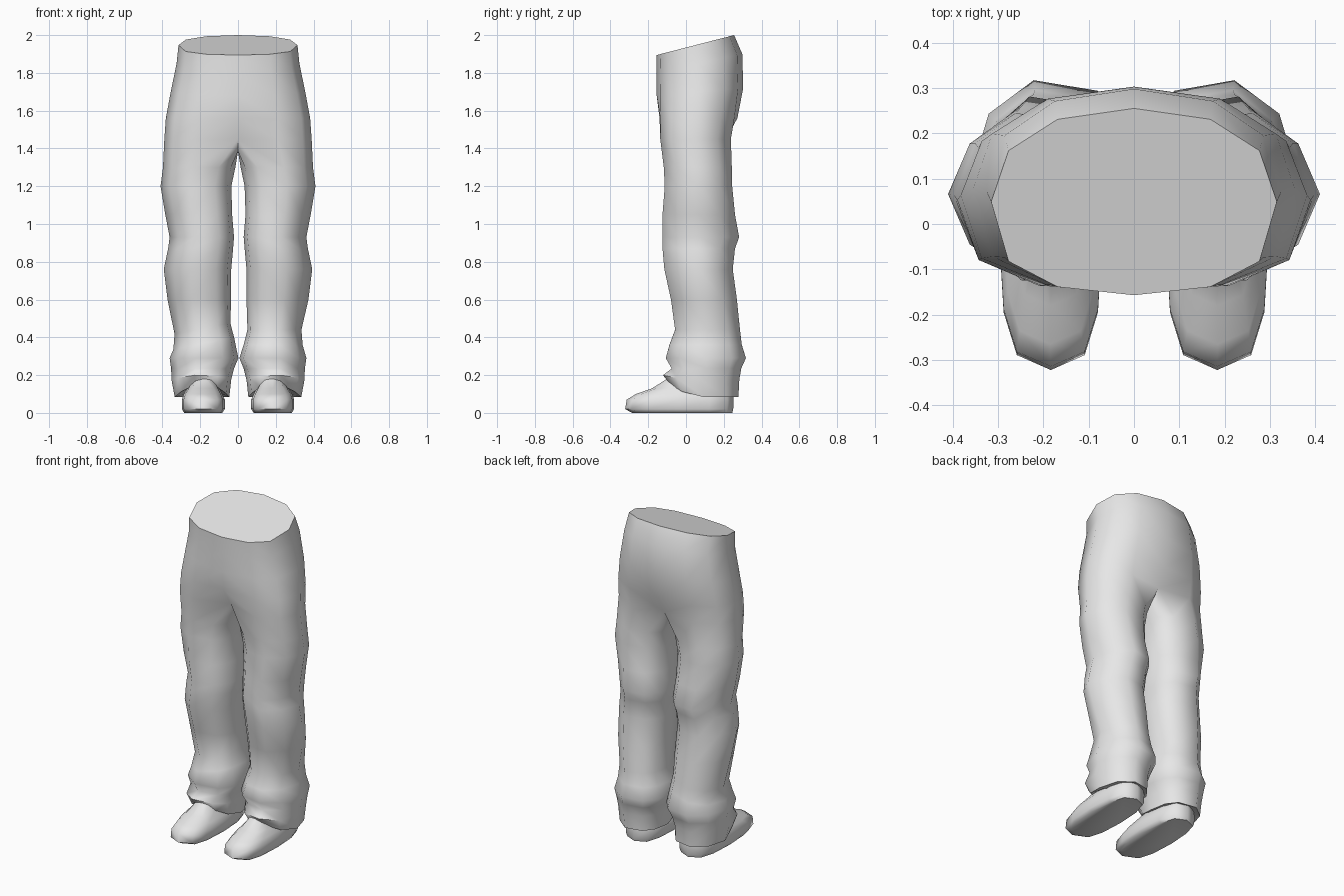
import bpy, bmesh
from math import sin, cos, radians, copysign

cube = bpy.data.objects.get("Cube")
if cube:
    bpy.data.objects.remove(cube, do_unlink=True)

grey = bpy.data.materials.new("light_grey")
grey.use_nodes = True
colour = (0.8, 0.8, 0.8, 1)
grey.diffuse_color = colour
grey.node_tree.nodes["Principled BSDF"].inputs["Base Color"].default_value = colour


def power(value, exponent):
    return copysign(abs(value) ** exponent, value)


def oval(angle, x_in, x_out, y_front, y_back, x_exp, y_exp):
    """Point of a superellipse; angle 0 is the front, 90 the outer side."""
    s = power(sin(radians(angle)), x_exp)
    c = power(cos(radians(angle)), y_exp)
    x = (x_in + x_out) / 2 + (x_out - x_in) / 2 * s
    y = (y_front + y_back) / 2 - (y_back - y_front) / 2 * c
    return x, y, c


def hip_ring(z, half, front, back, rise, front_dent, back_dent):
    """Half loop from front centre to back centre, squarer at the front."""
    loop = []
    for angle in range(0, 181, 30):
        y_exp = .65 if angle < 90 else .87
        x, y, c = oval(angle, -half, half, front, back, .9, y_exp)
        loop.append((x, y, z - rise * c))
    loop[0] = (0, loop[0][1] + front_dent, loop[0][2])
    loop[-1] = (0, loop[-1][1] - back_dent, loop[-1][2])
    return loop


def leg_ring(z, x_in, x_out, front, back, arch, outer_exp):
    """Whole loop, its outer side flattened and its front lifted by arch."""
    loop = []
    for angle in list(range(-30, 211, 40)) + [240, 270, 300]:
        e = outer_exp if 20 < angle < 160 else .9
        x, y, c = oval(angle, x_in, x_out, front, back, e, e)
        loop.append((x, y, z + arch * max(c, 0) ** 2))
    return loop


def shoe_ring(z, x_in, x_out, toe, heel):
    loop = []
    for angle in range(0, 360, 30):
        x, y, c = oval(angle, x_in, x_out, toe, heel, .6, .85)
        loop.append((x, y, z))
    return loop


def loft(bm, rings, side, closed=True):
    """Skin rings of points, mirrored by side; returns the vertex rings."""
    loops = [[bm.verts.new((x * side, y, z)) for x, y, z in r] for r in rings]
    for a, b in zip(loops, loops[1:]):
        n = len(a)
        for i in range(n if closed else n - 1):
            j = (i + 1) % n
            bm.faces.new((a[i], a[j], b[j], b[i]))
    return loops


def finish(bm, name):
    bmesh.ops.remove_doubles(bm, verts=bm.verts, dist=0.0005)
    bmesh.ops.recalc_face_normals(bm, faces=bm.faces)
    mesh = bpy.data.meshes.new(name)
    bm.to_mesh(mesh)
    bm.free()
    obj = bpy.data.objects.new(name, mesh)
    bpy.context.collection.objects.link(obj)
    mesh.materials.append(grey)
    bpy.ops.object.select_all(action='DESELECT')
    obj.select_set(True)
    bpy.context.view_layer.objects.active = obj
    bpy.ops.object.shade_smooth_by_angle(angle=radians(62))


# Hips: height, half width, front, back, rise to the back, centre dents
HIPS = [
    (1.947, .315, -.157, .255, .053, 0, 0),
    (1.85, .325, -.156, .298, .05, 0, 0),
    (1.7, .356, -.155, .303, .02, 0, 0),
    (1.56, .382, -.155, .282, 0, .015, .01),
    (1.45, .39, -.155, .262, 0, .085, .05),
]
# Leg: height, inner x, outer x, front, back, front arch, outer roundness
LEG = [
    (1.3, .014, .397, -.12, .245, 0, 1.05),
    (1.2, .035, .41, -.115, .247, 0, 1.1),
    (1.05, .04, .385, -.127, .262, 0, 1.2),
    (.93, .03, .362, -.127, .284, 0, 1.25),
    (.87, .035, .37, -.127, .262, 0, 1.25),
    (.76, .045, .393, -.117, .25, 0, 1.35),
    (.6, .045, .373, -.082, .272, 0, 1.25),
    (.44, .05, .336, -.06, .288, 0, 1.1),
    (.36, .03, .342, -.09, .298, 0, 1),
    (.29, .007, .362, -.11, .32, 0, 1),
    (.235, .03, .354, -.078, .295, 0, 1),
    (.175, .045, .352, -.125, .285, .025, 1),
    (.083, .055, .335, -.085, .28, .07, 1),
    (.1, .09, .29, -.055, .24, .07, 1),
]
# Shoe: height, inner x, outer x, toe, heel
SHOE = [
    (0, .083, .285, -.285, .245),
    (.02, .07, .297, -.322, .25),
    (.07, .07, .297, -.314, .252),
    (.1, .083, .287, -.265, .248),
    (.13, .1, .268, -.18, .24),
    (.19, .13, .235, -.085, .23),
    (.26, .13, .235, -.05, .22),
]

# Trousers: each side is a half hip shell flowing into a whole leg
bm = bmesh.new()
for side in (1, -1):
    hips = [hip_ring(*row) for row in HIPS]
    shell = loft(bm, hips, side, closed=False)
    bm.faces.new(shell[0])
    # Crotch seam completes the top loop of the leg
    crotch = hips[-1] + [(0, y, 1.385) for y in (.14, .07, 0)]
    legs = [crotch] + [leg_ring(*row) for row in LEG]
    if side < 0:
        # The right leg hangs slightly closer to the middle below the thigh
        legs[3:] = [[(x - .009 if x < .18 else x, y, z) for x, y, z in r]
                    for r in legs[3:]]
        # Its cuff fold slants down to the outside
        for k in (8, 9):
            legs[k] = [(x, y, z + .035 - .2 * (x - .05)) for x, y, z in legs[k]]
    bm.faces.new(loft(bm, legs, side)[-1])
finish(bm, "trousers")

# Shoes
for side, name in ((1, "left_shoe"), (-1, "right_shoe")):
    bm = bmesh.new()
    loops = loft(bm, [shoe_ring(*row) for row in SHOE], side)
    bm.faces.new(loops[0])
    bm.faces.new(loops[-1])
    finish(bm, name)
